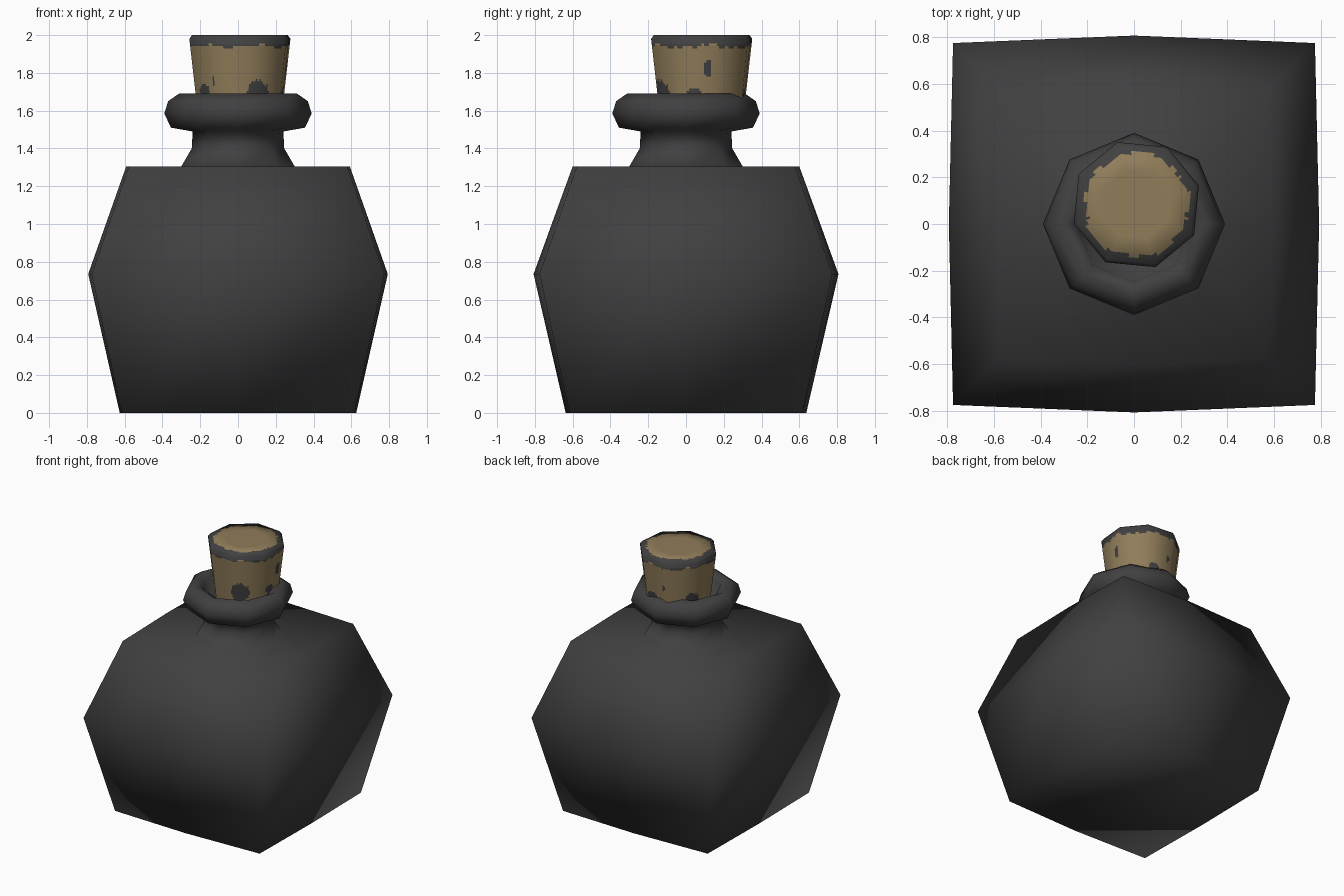
import bpy, bmesh, math
from mathutils import Vector

if "Cube" in bpy.data.objects:
    bpy.data.objects.remove(bpy.data.objects["Cube"])


def material(name, rgb):
    m = bpy.data.materials.new(name)
    m.diffuse_color = (*rgb, 1)
    m.use_nodes = True
    m.node_tree.nodes["Principled BSDF"].inputs["Base Color"].default_value = m.diffuse_color
    return m


dark = material("charcoal", (0.052, 0.052, 0.052))
tan = material("cork tan", (0.28, 0.205, 0.102))


def finish(bm, name, mats):
    bmesh.ops.recalc_face_normals(bm, faces=bm.faces)
    me = bpy.data.meshes.new(name)
    bm.to_mesh(me)
    bm.free()
    for m in mats:
        me.materials.append(m)
    ob = bpy.data.objects.new(name, me)
    bpy.context.collection.objects.link(ob)
    for p in me.polygons:
        p.use_smooth = True
    return ob


def bridge(bm, a, b):
    n = len(a)
    return [bm.faces.new((a[i], a[(i + 1) % n], b[(i + 1) % n], b[i])) for i in range(n)]


# Bottle: bulged square body running into an eight-sided neck and collar
bm = bmesh.new()
rings = []
for z, corner, mx, my in [(0, 0.617, 0.626, 0.637), (0.735, 0.775, 0.793, 0.807),
                          (1.305, 0.578, 0.592, 0.600)]:
    ring = []
    for i in range(8):
        c, s = round(math.cos(i * math.pi / 4), 3), round(math.sin(i * math.pi / 4), 3)
        if i % 2:
            co = (math.copysign(corner, c), math.copysign(corner, s), z)
        else:
            co = (c * mx, s * my, z)
        ring.append(bm.verts.new(co))
    rings.append(ring)
for r, z in [(0.30, 1.305), (0.245, 1.40), (0.24, 1.49), (0.355, 1.51), (0.39, 1.585),
             (0.37, 1.65), (0.31, 1.692), (0.25, 1.66), (0.22, 1.53)]:
    rings.append([bm.verts.new((r * math.cos(i * math.pi / 4), r * math.sin(i * math.pi / 4), z))
                  for i in range(8)])
for a, b in zip(rings, rings[1:]):
    bridge(bm, a, b)
bm.faces.new(rings[0])
bm.faces.new(rings[-1])
finish(bm, "bottle", [dark])

# Cork: tapered octagon, finely divided so the worn paint edge can be coloured
CX, CY, TURN, N = 0.01, 0.083, math.radians(17), 128
STEP = math.pi / 4


def oct_point(r, t, z):
    k = math.cos(STEP / 2) / math.cos((t - TURN) % STEP - STEP / 2)
    return (CX + r * k * math.cos(t), CY + r * k * math.sin(t), z)


def wobble(t):
    return 0.5 * math.sin(5 * t + 1) + 0.3 * math.sin(11 * t) + 0.3 * math.sin(23 * t + 2)


profile = [(0.226 + 0.054 * k / 36, 1.53 + 0.45 * k / 36) for k in range(37)]
profile += [(0.265, 2.0)]
profile += [(0.265 * (1 - k / 14), 2.0) for k in range(1, 14)]
bm = bmesh.new()
rings, normals = [], []
for r, z in profile:
    rings.append([bm.verts.new(oct_point(r, math.tau * i / N, z)) for i in range(N)])
    up = 0 if z < 1.95 else 0.4 if z < 1.99 else 1
    out = 1 if z < 1.99 else max(0, (r - 0.15) / 0.12) * 0.8
    for i in range(N):
        t = math.tau * i / N
        normals.append(Vector((out * math.cos(t), out * math.sin(t), up - 0.1 * (up == 0))).normalized())
for a, b in zip(rings, rings[1:]):
    bridge(bm, a, b)
bm.faces.new(rings[0])
bm.faces.new(rings[-1])

# Paint rule: dark rim and chips (angle, height, half angle, half height), tan elsewhere
chips = [(-66, 1.69, 17, 0.07), (-10, 1.69, 9, 0.03), (75, 1.69, 12, 0.03), (8, 1.82, 4, 0.05),
         (-125, 1.755, 2.5, 0.025), (150, 1.69, 14, 0.05), (100, 1.78, 3, 0.02), (215, 1.70, 10, 0.04)]
for f in bm.faces:
    c = f.calc_center_median()
    x, y = c.x - CX, c.y - CY
    t, r = math.atan2(y, x), math.hypot(x, y)
    if c.z > 1.995:
        painted = r > 0.222 + 0.01 * wobble(t)
    else:
        painted = c.z > 1.94 + 0.014 * wobble(t)
        for a, h, da, dh in chips:
            d = (math.degrees(t) - a + 180) % 360 - 180
            painted |= (d / da) ** 2 + ((c.z - h) / dh) ** 2 < 1 + 0.3 * wobble(3 * t)
    f.material_index = 0 if painted else 1
cork = finish(bm, "cork", [dark, tan])
cork.data.normals_split_custom_set_from_vertices(normals)
